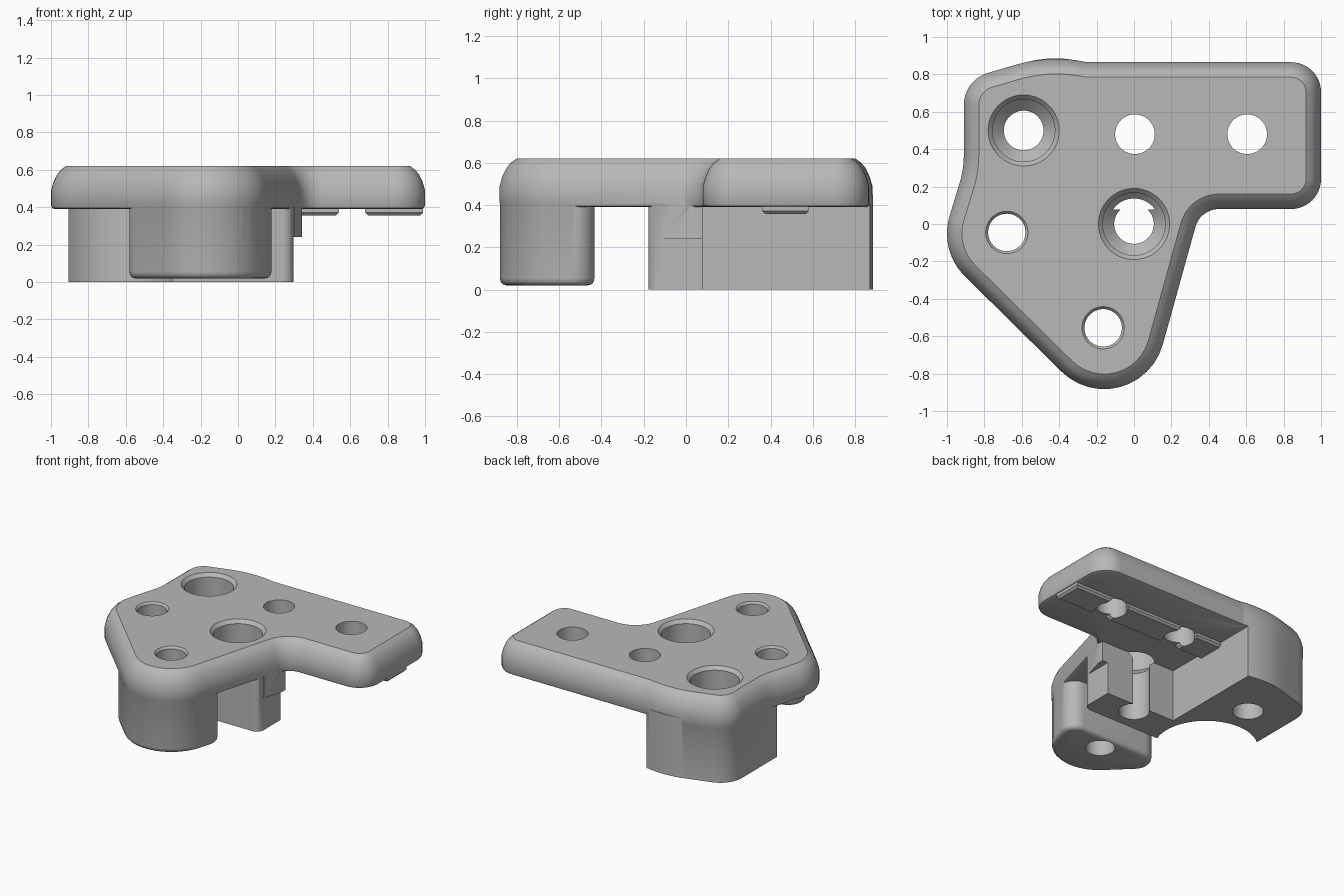
import bpy, math
from mathutils import Vector

if "Cube" in bpy.data.objects:
    bpy.data.objects.remove(bpy.data.objects["Cube"])

grey = bpy.data.materials.new("plain_grey")
grey.use_nodes = True
grey.diffuse_color = (0.48, 0.48, 0.48, 1)
grey.node_tree.nodes["Principled BSDF"].inputs["Base Color"].default_value = (0.48, 0.48, 0.48, 1)


def rounded(corners, inset=0.0, steps=12):
    """Counter-clockwise polygon of (x, y, radius) corners, offset inwards and filleted."""
    n, out = len(corners), []
    for i, (x, y, r) in enumerate(corners):
        p = Vector((x, y))
        a = (p - Vector(corners[i - 1][:2])).normalized()
        b = (Vector(corners[(i + 1) % n][:2]) - p).normalized()
        turn = math.atan2(a.x * b.y - a.y * b.x, a.dot(b))
        half = abs(turn) / 2
        side = math.copysign(1, turn)
        normal = (Vector((-a.y, a.x)) + Vector((-b.y, b.x))).normalized()
        p = p + normal * inset / math.cos(half)
        if r == 0:
            out.append(p)
            continue
        r = max(r - side * inset, 0.002)
        centre = p + normal * side * r / math.cos(half)
        start = -normal * side * r
        for k in range(steps + 1):
            t = turn * (k / steps - 0.5)
            c, s = math.cos(t), math.sin(t)
            out.append(centre + Vector((start.x * c - start.y * s, start.x * s + start.y * c)))
    return out


def loft(name, rings):
    """Closed solid through stacked (outline, z) rings."""
    n = len(rings[0][0])
    verts = [(p.x, p.y, z) for ring, z in rings for p in ring]
    faces = [list(range(n))[::-1], list(range(len(verts) - n, len(verts)))]
    for k in range(len(rings) - 1):
        for i in range(n):
            j = (i + 1) % n
            faces.append((k * n + i, k * n + j, k * n + n + j, k * n + n + i))
    mesh = bpy.data.meshes.new(name)
    mesh.from_pydata(verts, [], faces)
    mesh.materials.append(grey)
    obj = bpy.data.objects.new(name, mesh)
    bpy.context.collection.objects.link(obj)
    return obj


def solid(name, corners, profile):
    return loft(name, [(rounded(corners, inset), z) for inset, z in profile])


def drill(name, x, y, profile):
    ring = lambda r: [Vector((x + r * math.cos(a * math.tau / 64), y + r * math.sin(a * math.tau / 64)))
                      for a in range(64)]
    return loft(name, [(ring(r), z) for r, z in profile])


def combine(target, tool, operation):
    tool.hide_render = True
    mod = target.modifiers.new("combine", "BOOLEAN")
    mod.operation, mod.object, mod.solver = operation, tool, "EXACT"
    bpy.context.view_layer.objects.active = target
    bpy.ops.object.modifier_apply(modifier=mod.name)
    bpy.data.objects.remove(tool)


# Top plate: arm, rear lobe, side lobe and front lobe, with a rounded upper rim
outline = [(1, 0.08, 0.16), (1, 0.865, 0.16), (-0.25, 0.865, 0.05), (-0.44, 0.908, 0.8),
           (-0.91, 0.77, 0.18), (-0.91, 0.294, 0.5), (-1.042, -0.143, 0.32),
           (0.006, -1.178, 0.325), (0.355, 0.08, 0.13)]
bracket = solid("mounting_bracket", outline,
                [(0.02, 0.39), (0.006, 0.396), (0, 0.41), (0, 0.49), (0.013, 0.535),
                 (0.03, 0.572), (0.05, 0.598), (0.08, 0.62)])

# Rear block and the wall around the centre hole, hollowed beside the side lobe
block = solid("rear_block",
              [(0.30, -0.18, 0.06), (0.30, 0.08, 0), (-0.28, 0.08, 0), (-0.28, 0.872, 0),
               (-0.44, 0.908, 0.6), (-0.91, 0.77, 0.18), (-0.91, -0.18, 0)],
              [(0.003, 0), (0.003, 0.45)])
combine(block, drill("hollow", -0.68, -0.05, [(0.35, -0.1), (0.35, 0.6)]), "DIFFERENCE")
combine(bracket, block, "UNION")

# Small shoulder beside the wall
combine(bracket, solid("shoulder",
                       [(0.2, -0.12, 0), (0.299, -0.12, 0), (0.342, 0.03, 0), (0.342, 0.077, 0), (0.2, 0.077, 0)],
                       [(0, 0.24), (0, 0.43)]), "UNION")

# Front leg below the front lobe
combine(bracket, solid("front_leg",
                       [(0.213, -0.43, 0.1), (-0.757, -0.43, 0.12), (0.006, -1.178, 0.325)],
                       [(0.035, 0.02), (0.018, 0.025), (0.007, 0.037), (0.003, 0.055), (0.003, 0.45)]), "UNION")

# Locating rails under the arm, interrupted at the holes
for x0, x1 in ((-0.3, -0.07), (0.07, 0.54), (0.68, 0.99)):
    combine(bracket, solid("rail", [(x0, 0.36, 0), (x1, 0.36, 0), (x1, 0.58, 0), (x0, 0.58, 0)],
                           [(0.015, 0.357), (0, 0.372), (0, 0.43)]), "UNION")

# Through holes: counterbored, chamfered and plain
counterbore = [(0.106, -0.1), (0.106, 0.36), (0.167, 0.42), (0.167, 0.595), (0.191, 0.621), (0.191, 0.8)]
chamfered = [(0.1, -0.1), (0.1, 0.605), (0.114, 0.621), (0.114, 0.8)]
plain = [(0.106, -0.1), (0.106, 0.8)]
for x, y, profile in ((-0.59, 0.5, counterbore), (0, 0, counterbore), (-0.68, -0.045, chamfered),
                      (-0.165, -0.555, chamfered), (0.005, 0.48, plain), (0.605, 0.48, plain)):
    combine(bracket, drill("hole", x, y, profile), "DIFFERENCE")

bpy.ops.object.select_all(action="DESELECT")
bracket.select_set(True)
bpy.context.view_layer.objects.active = bracket
bpy.ops.object.shade_smooth_by_angle(angle=math.radians(32))
